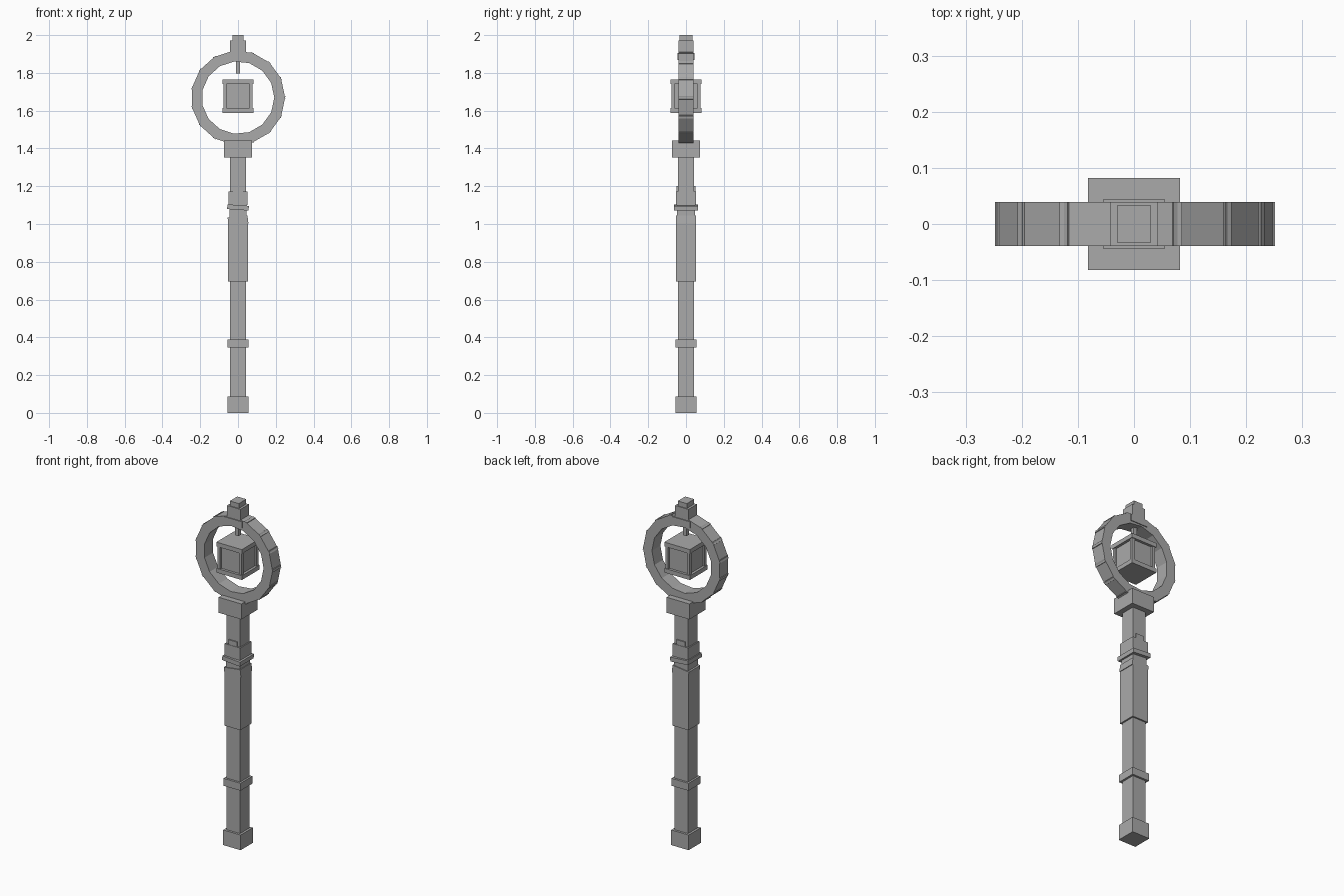
import bpy
import math
from mathutils import Matrix, Vector

if "Cube" in bpy.data.objects:
    bpy.data.objects.remove(bpy.data.objects["Cube"])

stone = bpy.data.materials.new("plain_grey")
stone.diffuse_color = (0.4, 0.4, 0.4, 1)
stone.use_nodes = True
stone.node_tree.nodes["Principled BSDF"].inputs["Base Color"].default_value = stone.diffuse_color

FACES = [(0, 2, 3, 1), (4, 5, 7, 6), (0, 1, 5, 4), (2, 6, 7, 3), (0, 4, 6, 2), (1, 3, 7, 5)]


def boxes(name, items):
    """Join boxes given as (centre, half size, tilt about y) into one object."""
    verts, faces = [], []
    for c, h, tilt in items:
        rot = Matrix.Rotation(tilt, 3, 'Y')
        base = len(verts)
        verts += [Vector(c) + rot @ Vector((x * h[0], y * h[1], z * h[2]))
                  for z in (-1, 1) for y in (-1, 1) for x in (-1, 1)]
        faces += [[base + i for i in f] for f in FACES]
    mesh = bpy.data.meshes.new(name)
    mesh.from_pydata(verts, [], faces)
    mesh.materials.append(stone)
    ob = bpy.data.objects.new(name, mesh)
    bpy.context.collection.objects.link(ob)
    return ob


def block(name, hx, hy, z0, z1, tilt=0):
    return boxes(name, [((0, 0, (z0 + z1) / 2), (hx, hy, (z1 - z0) / 2), math.radians(tilt))])


# Staff
block("shaft", 0.043, 0.043, 0.02, 1.37)
block("foot", 0.056, 0.056, 0, 0.088)
block("lower_band", 0.055, 0.055, 0.345, 0.388)
block("grip", 0.052, 0.052, 0.695, 1.01)

# Wrapping above the grip, slightly crooked
block("tilted_wrap", 0.053, 0.052, 0.997, 1.04, -7)
block("neck", 0.045, 0.047, 1.03, 1.11)
block("neck_band", 0.057, 0.064, 1.075, 1.1, 4)
block("upper_wrap", 0.05, 0.052, 1.1, 1.172)
block("wrap_tab", 0.027, 0.05, 1.16, 1.2)

# Collar holding the ring
block("collar", 0.073, 0.073, 1.353, 1.443)

# Ring of fifteen overlapping straight blocks
zc, a_out, a_in = 1.669, 0.244, 0.188
r = (a_out + a_in) / 2
ring = []
for i in range(15):
    t = math.radians(12 + 24 * i)
    ring.append(((r * math.cos(t), 0, zc + r * math.sin(t)),
                 ((a_out - a_in) / 2, 0.039, 0.06), -t))
boxes("ring", ring)

# Finial and hanger
block("finial_seat", 0.055, 0.044, 1.868, 1.905)
block("finial_base", 0.043, 0.039, 1.89, 1.972)
block("finial_tip", 0.029, 0.034, 1.97, 2.0)
block("hanger", 0.011, 0.011, 1.797, 1.88)

# Lantern cube: slabs, corner posts and recessed panels
block("lantern_top", 0.082, 0.082, 1.74, 1.765)
block("lantern_bottom", 0.082, 0.082, 1.588, 1.613)
block("lantern_panels", 0.067, 0.067, 1.6, 1.75)
boxes("lantern_posts", [((sx * 0.069, sy * 0.069, 1.6765), (0.009, 0.009, 0.068), 0)
                        for sx in (-1, 1) for sy in (-1, 1)])
